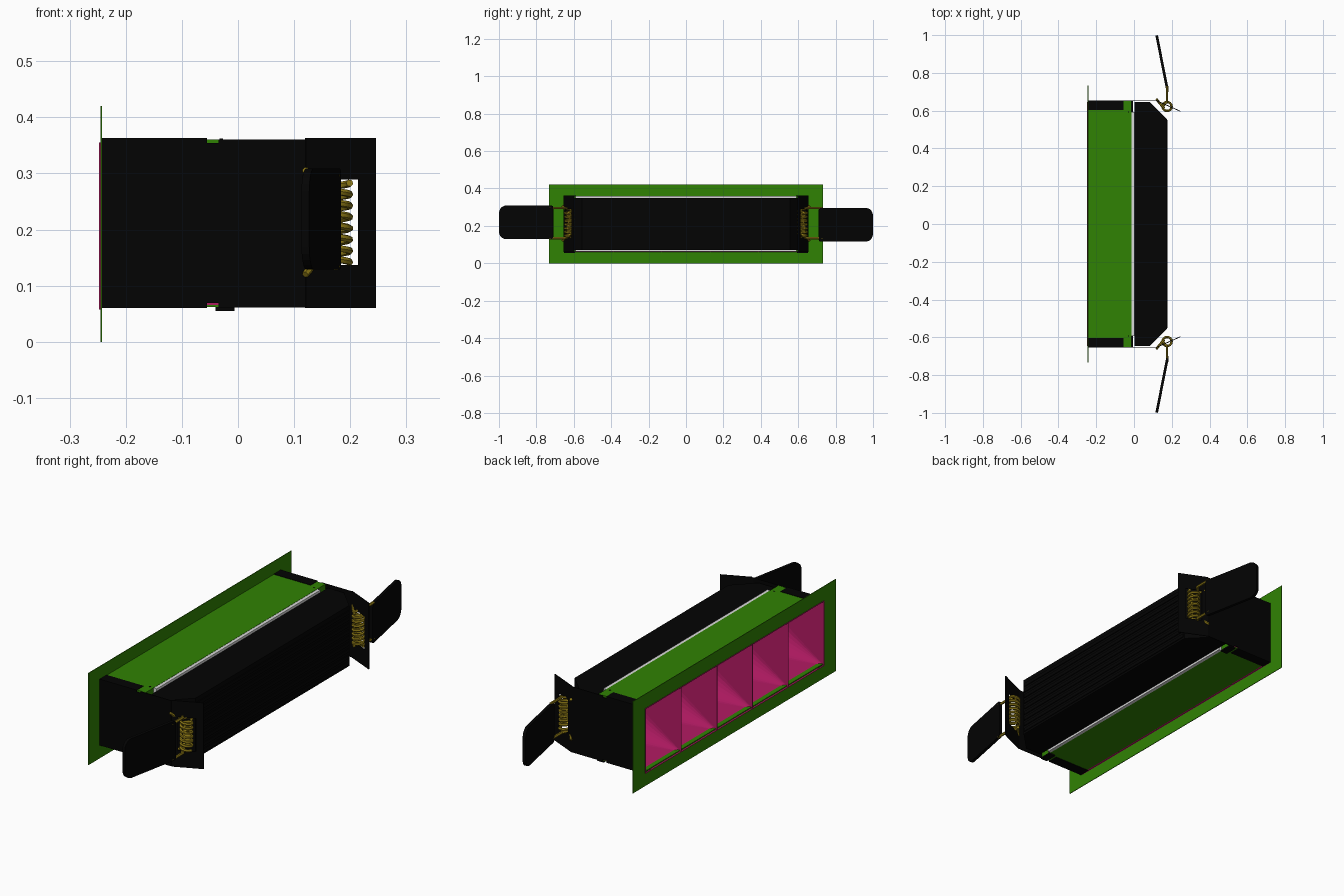
import bpy, bmesh, math
from mathutils import Vector

cube = bpy.data.objects.get("Cube")
if cube:
    bpy.data.objects.remove(cube, do_unlink=True)


def material(name, rgb):
    m = bpy.data.materials.new(name)
    m.use_nodes = True
    m.diffuse_color = (*rgb, 1)
    bsdf = m.node_tree.nodes["Principled BSDF"]
    bsdf.inputs["Base Color"].default_value = (*rgb, 1)
    return m


GREEN = material("green_paint", (0.03, 0.225, 0.001))
BLACK = material("black_metal", (0.001, 0.001, 0.001))
PINK = material("pink_reflector", (0.43, 0.01, 0.12))
BRASS = material("brass_wire", (0.28, 0.2, 0.008))
GREY = material("pale_grey", (0.7, 0.7, 0.7))


def finish(bm, name, mat):
    bmesh.ops.recalc_face_normals(bm, faces=bm.faces)
    mesh = bpy.data.meshes.new(name)
    bm.to_mesh(mesh)
    bm.free()
    mesh.materials.append(mat)
    ob = bpy.data.objects.new(name, mesh)
    bpy.context.collection.objects.link(ob)


def add_prism(bm, outline, offset):
    """Extrude a closed 3D outline along an offset."""
    low = [bm.verts.new(p) for p in outline]
    high = [bm.verts.new(Vector(p) + Vector(offset)) for p in outline]
    bm.faces.new(low)
    bm.faces.new(high)
    n = len(low)
    for i in range(n):
        j = (i + 1) % n
        bm.faces.new((low[i], low[j], high[j], high[i]))


def add_box(bm, x0, x1, y0, y1, z0, z1):
    add_prism(bm, [(x0, y0, z0), (x1, y0, z0), (x1, y1, z0), (x0, y1, z0)], (0, 0, z1 - z0))


def add_sheet(bm, p, q, z0, z1, t=0.004):
    """Upright sheet running from p to q in plan."""
    p, q = Vector(p), Vector(q)
    d = (q - p).normalized() * t / 2
    n = Vector((-d.y, d.x))
    ring = [p - n, q - n, q + n, p + n]
    add_prism(bm, [(v.x, v.y, z0) for v in ring], (0, 0, z1 - z0))


Z0, Z1, ZM = 0.06, 0.363, 0.21
END = 0.65

# Trim frame around the opening
bm = bmesh.new()
for z0, z1 in ((0, Z0), (0.355, 0.42)):
    add_box(bm, -0.245, -0.242, -0.733, 0.733, z0, z1)
for s in (1, -1):
    add_box(bm, -0.245, -0.242, s * 0.645, s * 0.733, Z0, 0.355)
finish(bm, "trim_frame", GREEN)

# Housing: top, bottom, back and ends
bm = bmesh.new()
add_box(bm, -0.242, -0.012, -END, END, 0.357, 0.361)
add_box(bm, -0.242, -0.012, -END, END, 0.062, 0.066)
add_box(bm, -0.018, -0.012, -END, END, 0.066, 0.357)
for s in (1, -1):
    add_box(bm, -0.242, -0.018, s * 0.646, s * END, 0.066, 0.357)
finish(bm, "housing", GREEN)

# Row of reflectors: flat triangles and corner cones from square mouth to round hole
CELLS, ARC = 5, 8
WIDTH = 1.29 / CELLS
MOUTH_X, HOLE_X, HOLE_R = -0.247, -0.077, 0.103
bm = bmesh.new()
for c in range(CELLS):
    cy = (c - (CELLS - 1) / 2) * WIDTH
    corners, ring = [], []
    for k in range(4):
        a = math.pi / 4 + k * math.pi / 2
        y = math.copysign(WIDTH / 2, math.cos(a))
        z = math.copysign(0.148, math.sin(a))
        corners.append(bm.verts.new((MOUTH_X, cy + y, 0.207 + z)))
    for i in range(4 * ARC):
        a = math.pi / 2 * i / ARC
        ring.append(bm.verts.new((HOLE_X, cy + HOLE_R * math.cos(a), 0.207 + HOLE_R * math.sin(a))))
    for k in range(4):
        for i in range(k * ARC, (k + 1) * ARC):
            bm.faces.new((corners[k], ring[i], ring[(i + 1) % len(ring)]))
        bm.faces.new((corners[k], corners[(k + 1) % 4], ring[(k + 1) * ARC % len(ring)]))
finish(bm, "reflectors", PINK)

# Thin rim around the reflectors and the tray tabs at the ends
bm = bmesh.new()
for z in (0.059, 0.354):
    add_box(bm, -0.248, -0.242, -0.646, 0.646, z - 0.001, z + 0.001)
for i in range(CELLS + 1):
    y = (i - CELLS / 2) * WIDTH
    add_box(bm, -0.248, -0.242, y - 0.0015, y + 0.0015, 0.059, 0.354)
for s in (1, -1):
    add_box(bm, -0.055, -0.035, s * 0.64, s * 0.651, 0.066, 0.069)
finish(bm, "reflector_rim", PINK)

# Pale gasket between housing and heat sink
bm = bmesh.new()
add_box(bm, -0.012, 0.003, -0.592, 0.592, 0.062, 0.36)
finish(bm, "gasket", GREY)

# Heat sink: core block with chamfered ends and shallow ribs on the back
bm = bmesh.new()
half = [(0.003, 0.645), (0.085, 0.645), (0.174, 0.556)]
outline = half + [(x, -y) for x, y in reversed(half)]
add_prism(bm, [(x, y, 0.072) for x, y in outline], (0, 0, 0.277))
RIBS = 9
for i in range(RIBS):
    z = 0.09 + i * 0.23 / (RIBS - 1)
    add_box(bm, 0.17, 0.178, -0.55, 0.55, z - 0.008, z + 0.008)
finish(bm, "heat_sink", BLACK)


def arm_outline():
    """Rounded arm shape as (distance, height)."""
    corners = [(0, 0, 0.012, 180), (0.294, 0, 0.04, 270),
               (0.294, 0.18, 0.04, 0), (0, 0.18, 0.012, 90)]
    pts = []
    for cx, cz, r, start in corners:
        ox = cx + r if cx == 0 else cx - r
        oz = cz + r if cz == 0 else cz - r
        for k in range(6):
            a = math.radians(start + 18 * k)
            pts.append((ox + r * math.cos(a), oz + r * math.sin(a)))
    return pts


for s, side in ((1, "back"), (-1, "front")):
    # End bracket: wall, folded lips and a bent tab with a window
    y = s * 0.653
    bm = bmesh.new()
    add_sheet(bm, (-0.242, y), (-0.055, y), Z0, Z1)
    add_sheet(bm, (-0.055, y), (-0.035, y), 0.069, 0.354)
    add_sheet(bm, (-0.035, y), (0.12, y), Z0 + 0.001, Z1 - 0.002)
    for z in (Z0, Z1 - 0.002):
        add_box(bm, -0.242, -0.055, s * 0.604, s * 0.655, z, z + 0.002)
    a, b = Vector((0.12, y)), Vector((0.245, s * 0.597))
    p, q = a.lerp(b, 0.2), a.lerp(b, 0.76)
    add_sheet(bm, a, p, Z0, Z1)
    add_sheet(bm, p, q, Z0, 0.137)
    add_sheet(bm, p, q, 0.289, Z1)
    add_sheet(bm, q, b, Z0, Z1)
    finish(bm, side + "_bracket", BLACK)

    # Clip below and small screw above
    bm = bmesh.new()
    add_box(bm, -0.04, -0.006, s * 0.594, s * 0.652, 0.055, 0.062)
    add_box(bm, -0.033, -0.027, s * 0.589, s * 0.595, 0.36, 0.362)
    finish(bm, side + "_clip", BLACK)

    # Swing arm
    low = 0.116 if s > 0 else 0.129
    start = Vector((0.177, s * 0.71, low))
    d = Vector((-0.057, s * 0.289, 0)).normalized()
    n = Vector((-d.y, d.x, 0)) * 0.014
    bm = bmesh.new()
    add_prism(bm, [start - n / 2 + d * u + Vector((0, 0, v)) for u, v in arm_outline()], n)
    finish(bm, side + "_arm", BLACK)

    # Coil spring with legs to the arm and to the bracket
    cx, cy, r, turns = 0.175, s * 0.622, 0.024, 7
    coil = []
    for i in range(turns * 14 + 1):
        t = i / 14
        ang = 2 * math.pi * t
        coil.append((cx + r * math.cos(ang), cy + s * r * math.sin(ang), 0.142 + 0.141 * t / turns))
    paths = [coil]
    for z, leg_z in ((0.138, 0.134), (0.287, 0.296)):
        paths.append([(cx - r, cy, z), (cx, s * 0.648, leg_z), (cx, s * 0.73, leg_z)])
        paths.append([(cx - 0.015, cy - s * 0.01, z), (0.135, s * 0.64, z),
                      (0.12, s * 0.661, ZM + (z - ZM) * 1.25)])
    curve = bpy.data.curves.new(side + "_spring", "CURVE")
    curve.dimensions = "3D"
    curve.bevel_depth = 0.0065
    curve.bevel_resolution = 1
    curve.use_fill_caps = True
    for path in paths:
        sp = curve.splines.new("POLY")
        sp.points.add(len(path) - 1)
        for pt, co in zip(sp.points, path):
            pt.co = (*co, 1)
    curve.materials.append(BRASS)
    spring = bpy.data.objects.new(side + "_spring", curve)
    bpy.context.collection.objects.link(spring)
    bpy.ops.object.select_all(action="DESELECT")
    spring.select_set(True)
    bpy.context.view_layer.objects.active = spring
    bpy.ops.object.convert(target="MESH")
    bpy.ops.object.shade_smooth_by_angle()
